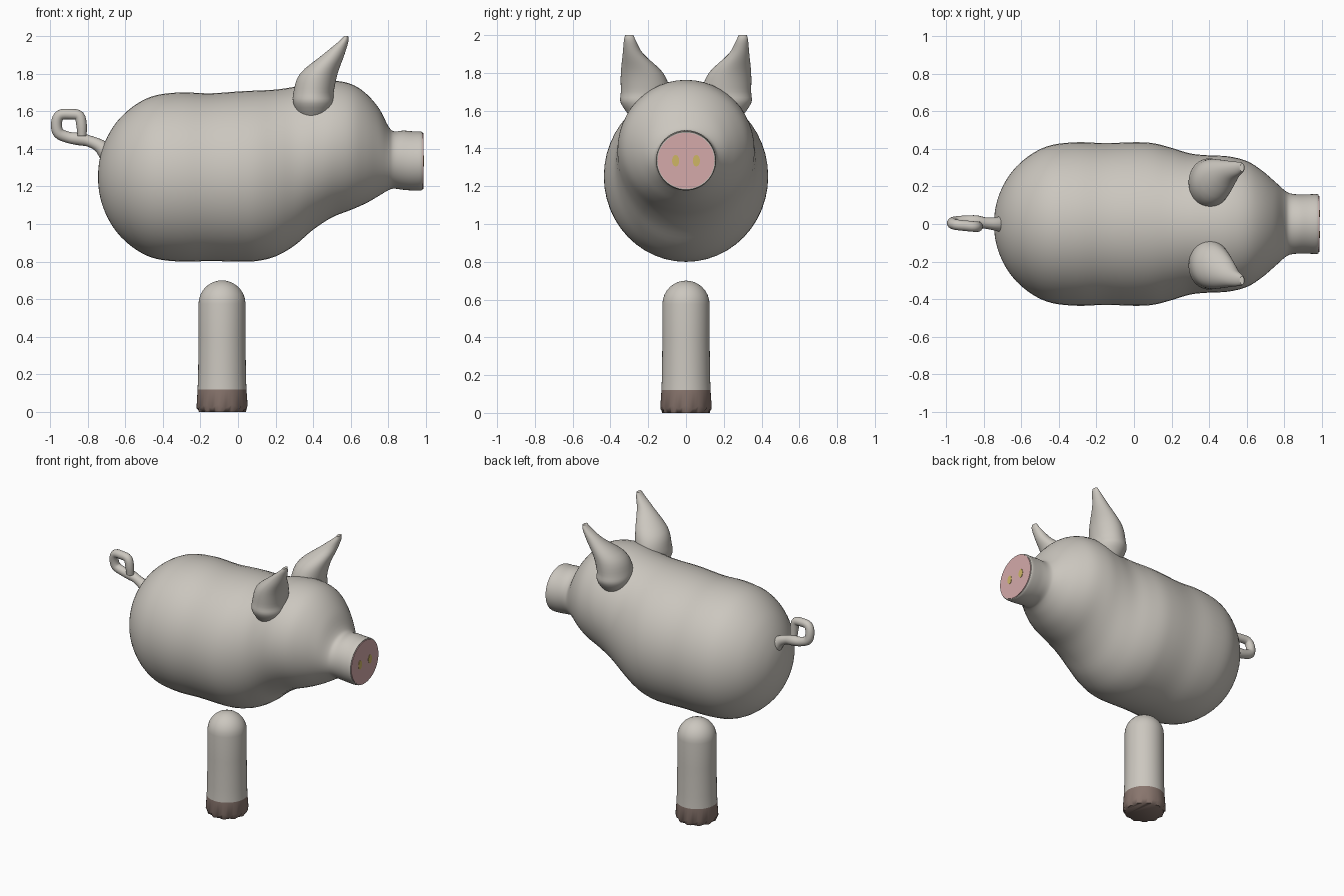
import bpy, bmesh, math
from mathutils import Vector
from mathutils.bvhtree import BVHTree

if "Cube" in bpy.data.objects:
    bpy.data.objects.remove(bpy.data.objects["Cube"])

def material(name, rgb):
    m = bpy.data.materials.new(name)
    m.diffuse_color = (*rgb, 1)
    m.use_nodes = True
    m.node_tree.nodes["Principled BSDF"].inputs["Base Color"].default_value = m.diffuse_color
    return m

SKIN = material("warm grey skin", (0.60, 0.57, 0.52))
HOOF = material("brown hoof", (0.25, 0.18, 0.155))
PINK = material("pink snout", (0.66, 0.40, 0.40))
BLACK = material("black eye", (0.006, 0.006, 0.006))
GOLD = material("yellow nostril", (0.62, 0.47, 0.13))
SIDES = 48

def finish(name, bm, mats, angle=50):
    bmesh.ops.recalc_face_normals(bm, faces=bm.faces)
    me = bpy.data.meshes.new(name)
    bm.to_mesh(me)
    bm.free()
    for m in mats:
        me.materials.append(m)
    me.shade_smooth()
    me.set_sharp_from_angle(angle=math.radians(angle))
    ob = bpy.data.objects.new(name, me)
    bpy.context.collection.objects.link(ob)
    return ob

def loft(rings):
    """Skin a list of point rings and close both ends."""
    bm = bmesh.new()
    vr = [[bm.verts.new(p) for p in r] for r in rings]
    n = len(vr[0])
    for a, b in zip(vr, vr[1:]):
        for i in range(n):
            j = (i + 1) % n
            bm.faces.new((a[i], a[j], b[j], b[i]))
    bm.faces.new(vr[0])
    bm.faces.new(vr[-1])
    return bm

def refine(rows, steps=4):
    """Catmull-Rom interpolation of section rows."""
    rows = [Vector(r) for r in rows]
    out = []
    for i in range(len(rows) - 1):
        p0, p1 = rows[max(i - 1, 0)], rows[i]
        p2, p3 = rows[i + 1], rows[min(i + 2, len(rows) - 1)]
        for k in range(steps):
            t = k / steps
            out.append(0.5 * (2 * p1 + (p2 - p0) * t + (2 * p0 - 5 * p1 + 4 * p2 - p3) * t * t
                              + (3 * p1 - p0 - 3 * p2 + p3) * t ** 3))
    return out + [rows[-1]]

ANGLES = [2 * math.pi * i / SIDES for i in range(SIDES)]

# Body, head and snout: one skin of elliptical sections (x, top, bottom, half width)
sections = []
for deg in (2, 10, 20, 32, 45, 60, 75):
    s, c = math.sin(math.radians(deg)), math.cos(math.radians(deg))
    sections.append((-0.33 - 0.415 * c, 1.25 + 0.45 * s, 1.25 - 0.45 * s, 0.435 * s))
sections += [
    (-0.30, 1.70, 0.80, 0.435), (-0.15, 1.695, 0.803, 0.43), (0.0, 1.705, 0.80, 0.435),
    (0.10, 1.71, 0.803, 0.43), (0.20, 1.715, 0.828, 0.405), (0.30, 1.73, 0.885, 0.375),
    (0.40, 1.755, 0.97, 0.365), (0.50, 1.763, 1.035, 0.36), (0.60, 1.745, 1.075, 0.335),
    (0.68, 1.695, 1.11, 0.285), (0.75, 1.615, 1.15, 0.225), (0.80, 1.52, 1.18, 0.18),
    (0.83, 1.493, 1.188, 0.163), (0.88, 1.497, 1.182, 0.157), (0.93, 1.493, 1.178, 0.158),
    (0.97, 1.492, 1.178, 0.159), (0.982, 1.488, 1.182, 0.155)]
bm = loft([[(x, w * math.cos(a), (t + b) / 2 + (t - b) / 2 * math.sin(a)) for a in ANGLES]
           for x, t, b, w in refine(sections)])
tree = BVHTree.FromBMesh(bm)
finish("body", bm, [SKIN])

# Snout plate and nostrils
def plate(name, x0, x1, y, z, ry, rz, mat):
    finish(name, loft([[(x, y + ry * math.cos(a), z + rz * math.sin(a)) for a in ANGLES]
                       for x in (x0, x1)]), [mat])

plate("snout_plate", 0.979, 0.986, 0, 1.335, 0.15, 0.148, PINK)
for s, side in ((1, "left"), (-1, "right")):
    plate(side + "_nostril", 0.983, 0.989, s * 0.055, 1.335, 0.019, 0.03, GOLD)

# Ears: horizontal sections (z, centre x, centre y, radius x, radius y)
ear = [(1.56, 0.40, 0.22, 0.07, 0.07), (1.64, 0.40, 0.23, 0.105, 0.115),
       (1.70, 0.402, 0.215, 0.107, 0.13), (1.80, 0.43, 0.233, 0.10, 0.112),
       (1.90, 0.508, 0.28, 0.058, 0.055), (1.97, 0.561, 0.297, 0.026, 0.032),
       (2.0, 0.575, 0.30, 0.011, 0.022)]
for s, side in ((1, "left"), (-1, "right")):
    finish(side + "_ear", loft([[(cx + rx * math.cos(a), s * (cy + ry * math.sin(a)), z)
                                 for a in ANGLES] for z, cx, cy, rx, ry in refine(ear)]), [SKIN])

# Eyes: round plates wrapped on the head
for s, side in ((1, "left"), (-1, "right")):
    centre, n, _, _ = tree.find_nearest(Vector((0.68, s * 0.28, 1.52)))
    u = n.cross(Vector((0, 0, 1))).normalized()
    v = u.cross(n).normalized()
    rings = []
    for r, lift in ((0.053, -0.002), (0.053, 0.004), (0.035, 0.005), (0.018, 0.005), (0.003, 0.005)):
        ring = []
        for a in ANGLES:
            p, pn, _, _ = tree.find_nearest(centre + r * (u * math.cos(a) * 0.93 + v * math.sin(a)))
            ring.append(p + pn * lift)
        rings.append(ring)
    finish(side + "_eye", loft(rings), [BLACK])

# Leg with a hoof: lathe profile (radius, z), scalloped at the sole
profile = [(0.12, 0.0), (0.136, 0.03), (0.13, 0.12), (0.127, 0.2), (0.125, 0.4), (0.125, 0.575)]
profile += [(0.125 * math.cos(math.radians(d)), 0.575 + 0.125 * math.sin(math.radians(d)))
            for d in (12, 24, 36, 48, 60, 72, 82, 89)]
rings = []
for i, (r, z) in enumerate(profile):
    ring = []
    for a in ANGLES:
        wave = math.cos(11 * a)
        rr = r + (0.007 * wave if i == 0 else 0)
        zz = z + (0.01 * wave if i == 1 else 0)
        ring.append((-0.085 + rr * math.cos(a), rr * math.sin(a), zz))
    rings.append(ring)
bm = loft(rings)
for f in bm.faces:
    f.material_index = 1 if f.calc_center_median().z < 0.12 else 0
finish("leg", bm, [SKIN, HOOF])

# Curly tail: tube along a path (x, y, z, radius)
path = [(-0.69, 0, 1.37, 0.05), (-0.735, 0, 1.415, 0.036), (-0.79, 0.005, 1.44, 0.03),
        (-0.84, 0.012, 1.452, 0.034), (-0.90, 0.015, 1.46, 0.03), (-0.955, 0.01, 1.485, 0.03),
        (-0.965, 0.003, 1.54, 0.029), (-0.945, -0.004, 1.58, 0.028), (-0.89, -0.01, 1.584, 0.028),
        (-0.845, -0.014, 1.575, 0.028), (-0.832, -0.014, 1.525, 0.028), (-0.83, -0.01, 1.47, 0.024)]
pts = refine(path)
rings = []
for i, p in enumerate(pts):
    d = (pts[min(i + 1, len(pts) - 1)] - pts[max(i - 1, 0)]).xyz.normalized()
    u = Vector((0, 1, 0))
    u = (u - d * u.dot(d)).normalized()
    v = d.cross(u)
    rings.append([p.xyz + p.w * (u * math.cos(a) + v * math.sin(a)) for a in ANGLES[::3]])
finish("tail", loft(rings), [SKIN])
